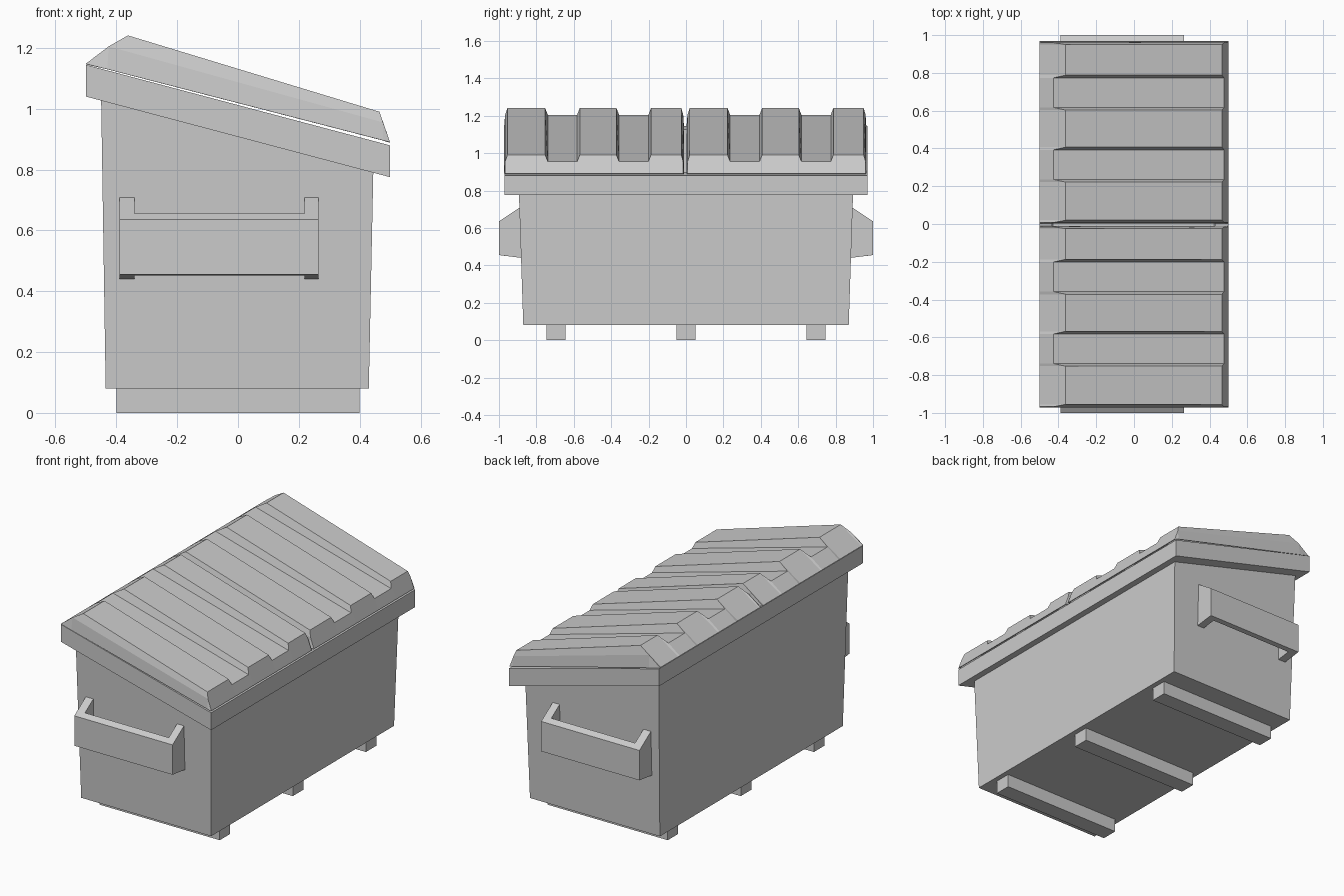
import bpy, bmesh

if "Cube" in bpy.data.objects:
    bpy.data.objects.remove(bpy.data.objects["Cube"])

X, Y_OUT, SLOPE = 0.5, 0.97, 0.265


def make_object(name, verts, faces, recalc=False):
    mesh = bpy.data.meshes.new(name)
    mesh.from_pydata(verts, [], faces)
    if recalc:
        bm = bmesh.new()
        bm.from_mesh(mesh)
        bmesh.ops.recalc_face_normals(bm, faces=bm.faces)
        bm.to_mesh(mesh)
        bm.free()
    ob = bpy.data.objects.new(name, mesh)
    bpy.context.collection.objects.link(ob)
    return ob


def add_shell(ob, thickness):
    mod = ob.modifiers.new("Shell", 'SOLIDIFY')
    mod.thickness = thickness
    mod.offset = -1


def prism(name, profile, x0, x1):
    """Extrude a (y, z) profile along x."""
    n = len(profile)
    verts = [(x, y, z) for x in (x0, x1) for y, z in profile]
    faces = [(i, (i + 1) % n, n + (i + 1) % n, n + i) for i in range(n)]
    faces += [tuple(range(n)), tuple(range(n, 2 * n))]
    return make_object(name, verts, faces, True)


def rect(x0, x1, y, z_at):
    """Rectangular loop whose height depends on x."""
    return [(a, b, z_at(a)) for a, b in ((x0, -y), (x1, -y), (x1, y), (x0, y))]


def rim_bottom(x):
    return 0.9075 - SLOPE * x


def rim_top(x):
    return 1.012 - SLOPE * x


# Tapered open bin with a sloping mouth
bottom = rect(-0.435, 0.43, 0.87, lambda x: 0.08)
top = [(x, (1 if y > 0 else -1) * (0.87 + 0.033 * (rim_bottom(x) - 0.07)), rim_bottom(x) + 0.01)
       for x, y, z in rect(-0.45, 0.445, 1, rim_bottom)]
walls = [(i, (i + 1) % 4, 4 + (i + 1) % 4, 4 + i) for i in range(4)]
bin_body = make_object("bin_body", bottom + top, walls + [(3, 2, 1, 0)])
add_shell(bin_body, 0.015)

# Sloping rim around the mouth
loops = (rect(-X, X, Y_OUT, rim_bottom), rect(-X, X, Y_OUT, rim_top),
         rect(-0.435, 0.43, 0.875, rim_top), rect(-0.435, 0.43, 0.875, rim_bottom))
faces = [(4 * r + i, 4 * r + (i + 1) % 4, 4 * ((r + 1) % 4) + (i + 1) % 4, 4 * ((r + 1) % 4) + i)
         for r in range(4) for i in range(4)]
make_object("rim", sum(loops, []), faces, True)

# Skids under the floor
for i, y in enumerate((-0.695, 0, 0.695)):
    prism(f"skid_{i + 1}", [(y - 0.05, 0), (y + 0.05, 0), (y + 0.05, 0.085), (y - 0.05, 0.085)],
          -0.4, 0.4)

# Lifting pockets on both ends: two arms and a crossbar
arm = [(0.88, 0.715), (1, 0.635), (1, 0.455), (0.88, 0.44)]
bar = [(0.97, 0.655), (1, 0.635), (1, 0.455), (0.97, 0.451)]
for side, s in (("front", -1), ("back", 1)):
    for part, prof, x0, x1 in (("arm_left", arm, -0.39, -0.34), ("arm_right", arm, 0.218, 0.264),
                               ("crossbar", bar, -0.34, 0.218)):
        prism(f"{side}_handle_{part}", [(s * y, z) for y, z in prof], x0, x1)

# Two ribbed lids, lofted through base, channel and ridge sections
BASE = [(-X, 1.148), (-0.43, 1.13), (0.477, 0.896), (X, 0.89)]
LOW = [(-X, 1.148), (-0.425, 1.205), (0.477, 0.955), (X, 0.89)]
HIGH = [(-X, 1.148), (-0.362, 1.241), (0.465, 0.99), (X, 0.89)]
sections = [(0.003, BASE), (0.008, LOW), (0.02, HIGH), (0.222, HIGH), (0.236, LOW),
            (0.393, LOW), (0.407, HIGH), (0.603, HIGH), (0.617, LOW),
            (0.774, LOW), (0.788, HIGH), (0.95, HIGH), (0.96, LOW), (0.965, BASE)]
for name, shift in (("lid_front", -0.975), ("lid_back", 0)):
    verts = [(x, y + shift, z) for y, sec in sections for x, z in sec]
    faces = [(4 * r + i, 4 * r + i + 1, 4 * r + i + 5, 4 * r + i + 4)
             for r in range(len(sections) - 1) for i in range(3)]
    add_shell(make_object(name, verts, faces), 0.004)
